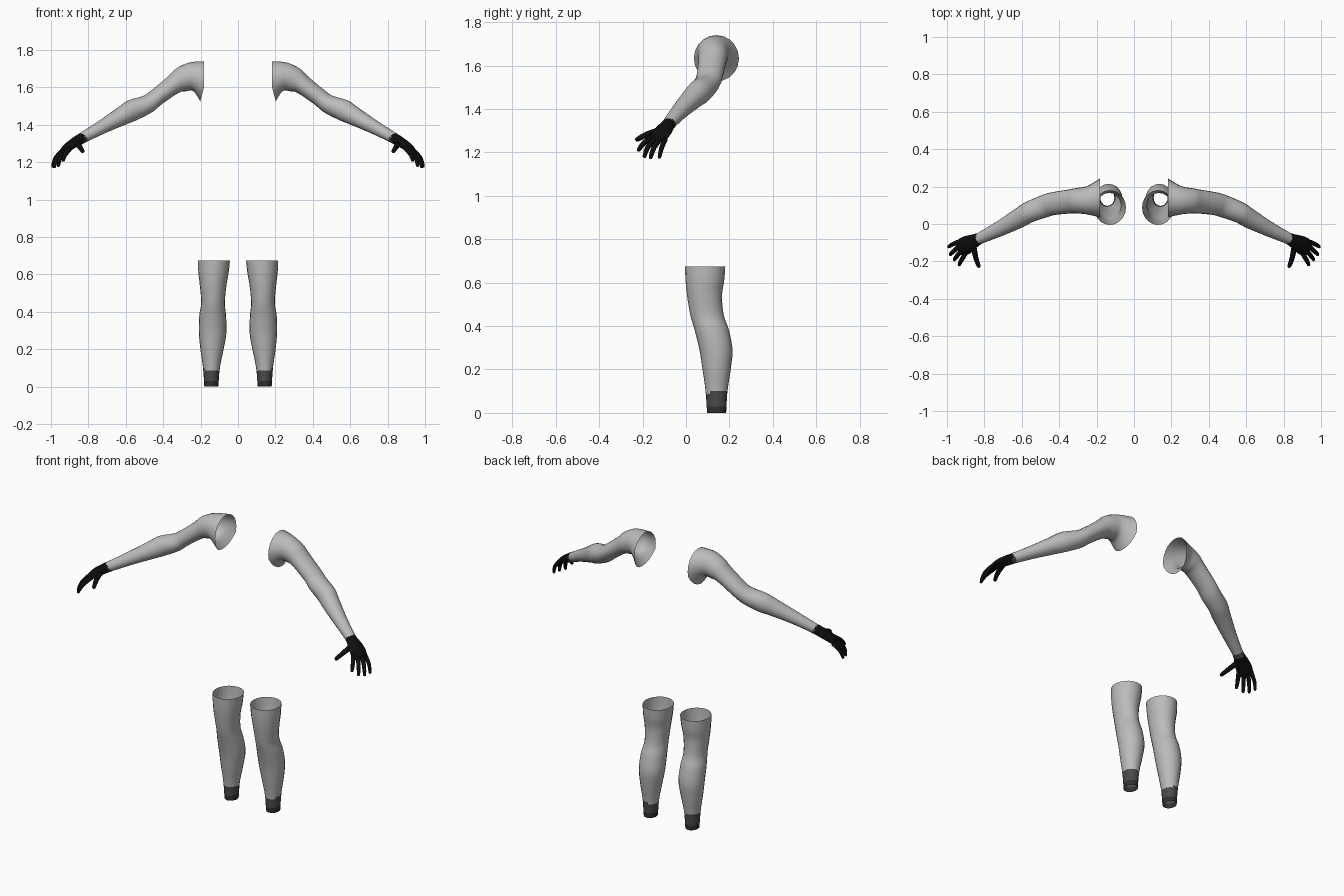
import bpy, bmesh, math
from mathutils import Vector

if "Cube" in bpy.data.objects:
    bpy.data.objects.remove(bpy.data.objects["Cube"])


def material(name, value):
    m = bpy.data.materials.new(name)
    m.diffuse_color = (value, value, value, 1)
    m.use_nodes = True
    m.node_tree.nodes["Principled BSDF"].inputs["Base Color"].default_value = m.diffuse_color
    return m


GREY = material("light grey", 0.5)
DARK = material("dark grey", 0.07)
SOLE = material("charcoal", 0.03)
BLACK = material("black", 0.004)


def ring(centre, normal, wide, tall, sides, across=None):
    """Ellipse of points around centre, square to normal."""
    n = Vector(normal).normalized()
    h = Vector(across) if across else Vector((n.y, -n.x, 0))
    h = (h - n * h.dot(n)).normalized()
    v = h.cross(n)
    if v.z < 0:
        v = -v
    return [Vector(centre) + h * wide * math.cos(a) + v * tall * math.sin(a)
            for a in (2 * math.pi * i / sides for i in range(sides))]


def smooth_rings(rings, steps):
    """Catmull-Rom rings in between the key rings."""
    out = []
    for i in range(len(rings) - 1):
        quad = [rings[max(i - 1, 0)], rings[i], rings[i + 1],
                rings[min(i + 2, len(rings) - 1)]]
        for s in range(steps):
            t = s / steps
            out.append([0.5 * (2 * b + (c - a) * t + (2 * a - 5 * b + 4 * c - d) * t * t
                               + (3 * b - a - 3 * c + d) * t ** 3)
                        for a, b, c, d in zip(*quad)])
    return out + [rings[-1]]


def loft(bm, rings, cap_start=False, cap_end=False):
    loops = [[bm.verts.new(p) for p in r] for r in rings]
    n = len(loops[0])
    for a, b in zip(loops, loops[1:]):
        for i in range(n):
            j = (i + 1) % n
            bm.faces.new((a[i], a[j], b[j], b[i]))
    if cap_start:
        bm.faces.new(loops[0])
    if cap_end:
        bm.faces.new(loops[-1])


def finish(name, bm, mats, rule=None):
    """Turn the bmesh into a smooth object mirrored across x."""
    bmesh.ops.recalc_face_normals(bm, faces=bm.faces[:])
    for f in bm.faces:
        f.smooth = True
        if rule:
            f.material_index = rule(f.calc_center_median())
    me = bpy.data.meshes.new(name)
    bm.to_mesh(me)
    bm.free()
    ob = bpy.data.objects.new(name, me)
    bpy.context.collection.objects.link(ob)
    for m in mats:
        me.materials.append(m)
    ob.modifiers.new("mirror", 'MIRROR').use_mirror_merge = False
    return ob


# Arms: open sleeves from shoulder to wrist (x, y, z, width, height)
ARM = [
    (.182, .140, 1.633, .104, .107),
    (.250, .127, 1.657, .076, .077),
    (.305, .124, 1.640, .068, .066),
    (.347, .120, 1.614, .064, .052),
    (.436, .108, 1.547, .061, .047),
    (.484, .093, 1.511, .060, .050),
    (.564, .062, 1.478, .056, .058),
    (.620, .028, 1.447, .052, .050),
    (.728, -.030, 1.388, .040, .037),
    (.832, -.080, 1.330, .030, .029),
]
keys = []
for i, (x, y, z, w, h) in enumerate(ARM):
    p, q = ARM[max(i - 1, 0)], ARM[min(i + 1, len(ARM) - 1)]
    d = Vector(q[:3]) - Vector(p[:3])
    if i < 2:
        d = Vector((1, 0, -0.15 * i))
    keys.append(ring((x, y, z), d, w, h, 20))
for p in keys[0]:  # armhole hem pulled outward underneath
    p.x += 0.02 * max(0, (1.6 - p.z) / 0.075)
bm = bmesh.new()
loft(bm, smooth_rings(keys, 3))
finish("arm", bm, [GREY])

# Gloves: cuff, palm, fingers and thumb
ACROSS = (-.55, -.80, .10)
PALM = [
    (.822, -.075, 1.335, .031, .030),
    (.845, -.086, 1.322, .034, .029),
    (.872, -.100, 1.306, .043, .026),
    (.902, -.116, 1.286, .049, .022),
    (.925, -.128, 1.266, .046, .017),
    (.936, -.134, 1.255, .038, .010),
]
bm = bmesh.new()
loft(bm, smooth_rings([ring(r[:3], (.11, -.055, -.085), r[3], r[4], 16, ACROSS)
                       for r in PALM], 2), cap_end=True)
finish("glove_palm", bm, [BLACK, DARK], lambda c: int(c.x - c.y * .5 < .874))

DIGITS = {
    "little_finger": ((.940, -.096, 1.262), (.977, -.112, 1.222), (.993, -.124, 1.172), .011),
    "ring_finger": ((.932, -.117, 1.266), (.968, -.148, 1.222), (.984, -.165, 1.170), .012),
    "middle_finger": ((.918, -.137, 1.268), (.950, -.175, 1.225), (.962, -.194, 1.176), .012),
    "index_finger": ((.898, -.153, 1.275), (.925, -.197, 1.240), (.936, -.222, 1.205), .012),
    "thumb": ((.858, -.118, 1.302), (.846, -.180, 1.282), (.828, -.232, 1.256), .014),
}
for name, (a, b, c, r) in DIGITS.items():
    a, b, c = Vector(a), Vector(b), Vector(c)
    end = (c - b).normalized()
    bm = bmesh.new()
    loft(bm, smooth_rings([
        ring(a, b - a, r * 1.15, r * 1.15, 10, ACROSS if name != "thumb" else (1, 0, .3)),
        ring(b, c - a, r, r, 10, ACROSS if name != "thumb" else (1, 0, .3)),
        ring(c - end * .008, c - b, r * .75, r * .75, 10,
             ACROSS if name != "thumb" else (1, 0, .3)),
        ring(c, c - b, r * .3, r * .3, 10, ACROSS if name != "thumb" else (1, 0, .3)),
    ], 2), cap_start=True, cap_end=True)
    finish("glove_" + name, bm, [BLACK])

# Legs: open tubes from thigh to ankle (z, inner x, outer x, front y, back y)
LEG = [
    (.000, .105, .180, .097, .185),
    (.100, .097, .187, .090, .191),
    (.200, .077, .201, .076, .206),
    (.290, .062, .209, .062, .214),
    (.380, .064, .207, .040, .198),
    (.450, .070, .197, .020, .174),
    (.540, .062, .204, .005, .166),
    (.610, .050, .212, -.002, .176),
    (.675, .043, .214, -.005, .181),
]
keys = []
for z, x0, x1, y0, y1 in LEG:
    keys.append([Vector(((x0 + x1) / 2 + (x1 - x0) / 2 * math.cos(a),
                         (y0 + y1) / 2 + (y1 - y0) / 2 * math.sin(a), z))
                 for a in (2 * math.pi * i / 20 for i in range(20))])


def leg_colour(c):
    # charcoal hem, dark ankle with a slanted top edge, light leg above
    if c.z < .025:
        return 2
    return int(c.z < .09 + (c.x - .142) * .15 + (c.y - .14) * .1)


bm = bmesh.new()
loft(bm, smooth_rings(keys, 8))
finish("leg", bm, [GREY, DARK, SOLE], leg_colour)
